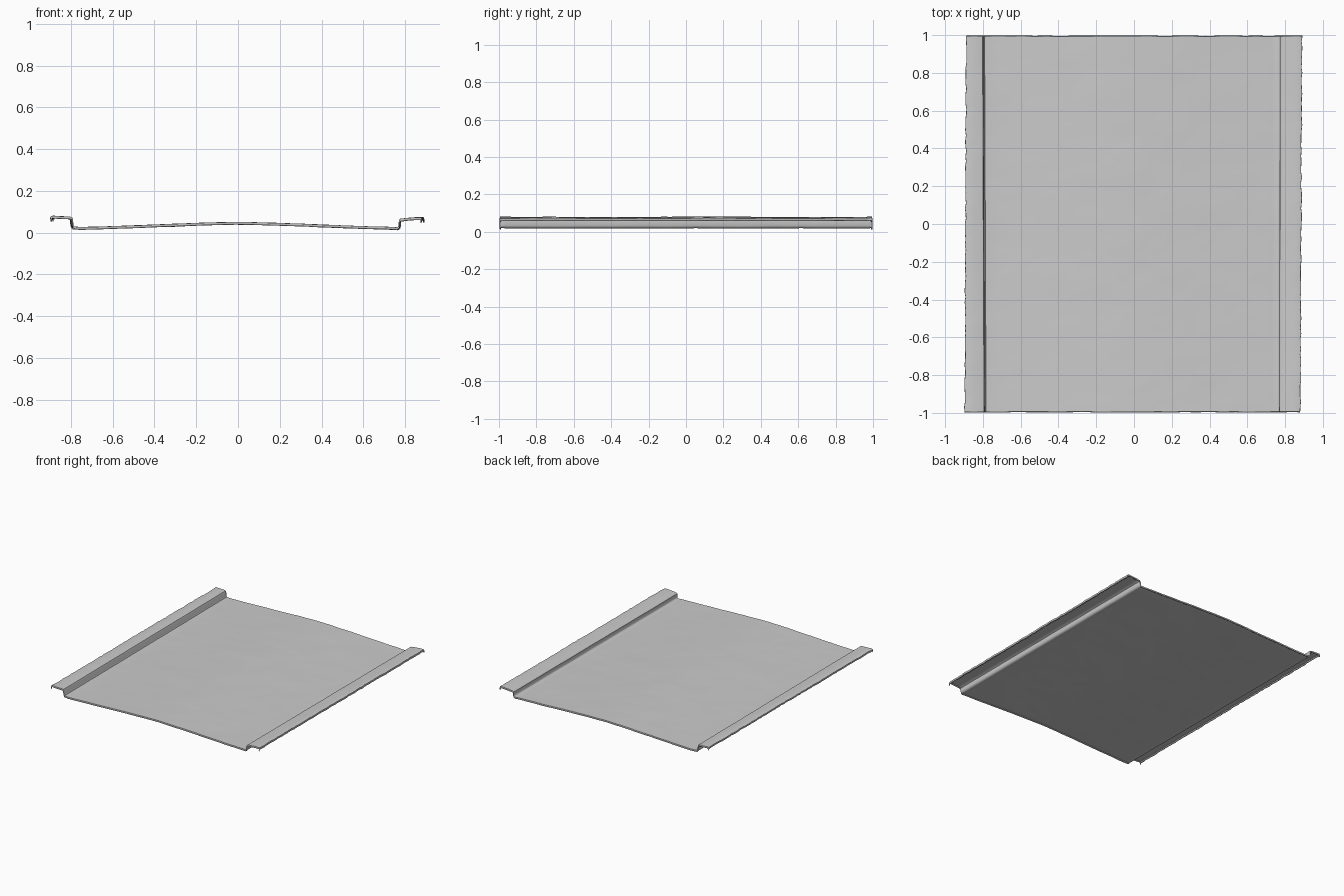
import bpy, bmesh, math, random
from mathutils import noise, Vector

if "Cube" in bpy.data.objects:
    bpy.data.objects.remove(bpy.data.objects["Cube"])

random.seed(4)
ROWS = 72
THICK = 0.007

# Cross-section (x, z) of the upper surface: flange, step, crowned pan, step, flange
left = [(-0.893, 0.064), (-0.892, 0.076), (-0.885, 0.080), (-0.85, 0.078),
        (-0.81, 0.077), (-0.798, 0.074), (-0.794, 0.068), (-0.792, 0.038), (-0.787, 0.029)]
right = [(0.762, 0.025), (0.768, 0.028), (0.771, 0.034), (0.772, 0.060), (0.778, 0.066),
         (0.81, 0.070), (0.85, 0.073), (0.878, 0.074), (0.885, 0.072), (0.886, 0.058)]
pan = []
for i in range(1, 48):
    x = -0.787 + (0.762 + 0.787) * i / 48
    crown = 0.5 + 0.5 * math.cos(math.pi * x / 0.79)
    pan.append((x, 0.026 + 0.025 * (0.5 * crown + 0.5 * (1 - abs(x) / 0.8))))
profile = left + pan + right
last = len(profile) - 1


def wobble(x, y, seed, freq):
    return noise.noise(Vector((x * freq, y * freq, seed)))


# Rows along the length; the first and last repeat as a small turned-down lip
rows = [(-0.997, -0.011)]
rows += [(-0.994 + 1.988 * j / ROWS, 0.0) for j in range(ROWS + 1)]
rows += [(0.997, -0.011)]

bm = bmesh.new()
grid = []
for y, drop in rows:
    line = []
    jl, jr = random.uniform(-0.003, 0.003), random.uniform(-0.003, 0.003)
    for i, (x, z) in enumerate(profile):
        px = x
        if i < 4:                       # ragged left edge
            px += jl + 0.004 * y
        elif i > last - 4:              # ragged right edge
            px += jr + 0.004 * y
        elif x < -0.78:                 # step lines run slightly askew
            px -= 0.004 * y
        elif x > 0.76:
            px += 0.002 * y
        py = y + (0.003 * wobble(x, y, 9.0, 9) if abs(y) > 0.99 else 0)
        pz = z + drop + 0.0015 * wobble(x, y, 2.0, 5) + 0.0008 * wobble(x, y, 5.0, 14)
        line.append(bm.verts.new((px, py, pz)))
    grid.append(line)
for a, b in zip(grid, grid[1:]):
    for i in range(last):
        bm.faces.new((a[i], a[i + 1], b[i + 1], b[i]))

mesh = bpy.data.meshes.new("flanged_panel")
bm.to_mesh(mesh)
bm.free()
panel = bpy.data.objects.new("flanged_panel", mesh)
bpy.context.collection.objects.link(panel)

# Sheet thickness below the upper surface
solid = panel.modifiers.new("sheet_thickness", 'SOLIDIFY')
solid.thickness = THICK
solid.offset = -1

bpy.context.view_layer.objects.active = panel
panel.select_set(True)
bpy.ops.object.shade_smooth_by_angle(angle=math.radians(40))
